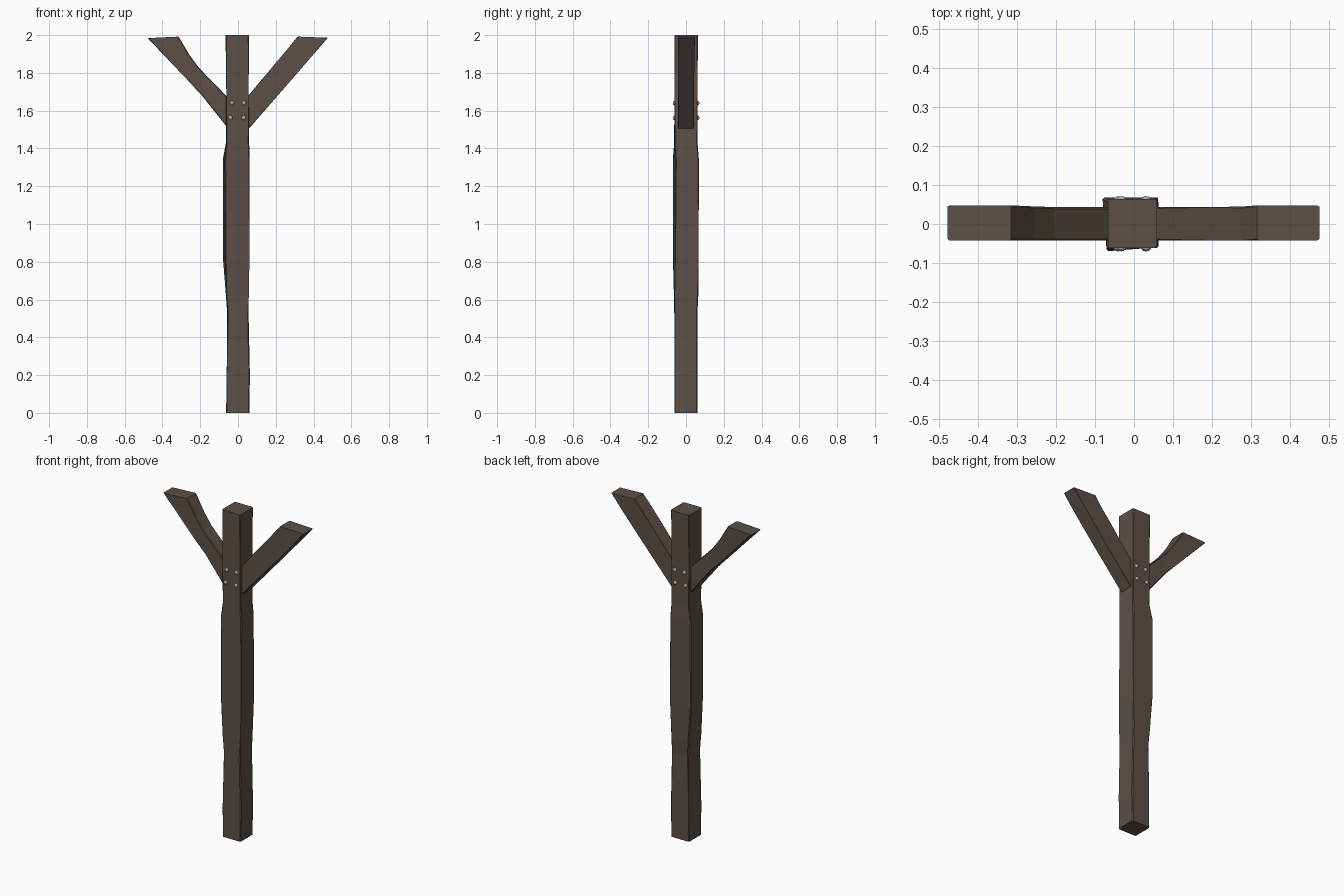
import bpy, bmesh
from mathutils import Matrix

if "Cube" in bpy.data.objects:
    bpy.data.objects.remove(bpy.data.objects["Cube"])


def material(name, col):
    m = bpy.data.materials.new(name)
    m.diffuse_color = (*col, 1)
    m.use_nodes = True
    m.node_tree.nodes["Principled BSDF"].inputs["Base Color"].default_value = m.diffuse_color
    return m


wood = material("dark wood", (0.108, 0.080, 0.064))
metal = material("grey metal", (0.40, 0.39, 0.38))


def finish(bm, name, mat):
    bmesh.ops.recalc_face_normals(bm, faces=bm.faces)
    me = bpy.data.meshes.new(name)
    bm.to_mesh(me)
    bm.free()
    ob = bpy.data.objects.new(name, me)
    bpy.context.collection.objects.link(ob)
    me.materials.append(mat)
    return ob


def beam(name, rings, bevel):
    """Skin a list of four-corner rings, cap both ends, soften the long edges."""
    bm = bmesh.new()
    vs = [[bm.verts.new(p) for p in r] for r in rings]
    for a, b in zip(vs, vs[1:]):
        for i in range(4):
            j = (i + 1) % 4
            bm.faces.new((a[i], a[j], b[j], b[i]))
    bm.faces.new(vs[0])
    bm.faces.new(vs[-1])
    long_edges = [bm.edges.get((a[i], b[i])) for a, b in zip(vs, vs[1:]) for i in range(4)]
    bmesh.ops.bevel(bm, geom=long_edges, offset=bevel, segments=1, affect='EDGES')
    return finish(bm, name, wood)


# post: z, front-left x, back-left x, right x, front-left y, front-right y, back y
post = [
    (0.00, -0.063, -0.063, 0.060, -0.062, -0.062, 0.060),
    (0.20, -0.060, -0.060, 0.063, -0.062, -0.062, 0.060),
    (0.52, -0.055, -0.057, 0.056, -0.062, -0.062, 0.060),
    (0.62, -0.059, -0.064, 0.057, -0.064, -0.060, 0.065),
    (0.83, -0.068, -0.081, 0.061, -0.070, -0.056, 0.067),
    (1.34, -0.070, -0.081, 0.062, -0.070, -0.056, 0.068),
    (1.43, -0.062, -0.064, 0.059, -0.063, -0.060, 0.061),
    (1.70, -0.062, -0.062, 0.056, -0.061, -0.061, 0.060),
    (2.00, -0.066, -0.066, 0.059, -0.062, -0.062, 0.064),
]
beam("post", [[(fl, yl, z), (r, yr, z), (r, yb, z), (bl, yb, z)]
              for z, fl, bl, r, yl, yr, yb in post], 0.005)

# arms: lower x, z, upper x, z, back y
right_arm = [(0.02, 1.462, 0.02, 1.638, 0.043), (0.270, 1.748, 0.195, 1.847, 0.043),
             (0.405, 1.904, 0.275, 1.942, 0.045), (0.475, 1.986, 0.315, 1.992, 0.048)]
left_arm = [(0.02, 1.465, 0.02, 1.635, 0.043), (0.195, 1.685, 0.205, 1.825, 0.043),
            (0.270, 1.765, 0.255, 1.892, 0.045), (0.478, 1.984, 0.315, 1.992, 0.048)]
for name, s, sections in (("right_arm", 1, right_arm), ("left_arm", -1, left_arm)):
    beam(name, [[(s * xl, -0.042, zl), (s * xl, yb, zl), (s * xu, yb, zu), (s * xu, -0.042, zu)]
                for xl, zl, xu, zu, yb in sections], 0.004)

# domed bolts on the front and back
bm = bmesh.new()
for x, z in ((-0.032, 1.64), (0.032, 1.64), (-0.040, 1.562), (0.030, 1.562)):
    for y in (-0.060, 0.061):
        bmesh.ops.create_uvsphere(bm, u_segments=12, v_segments=8, radius=0.012,
                                  matrix=Matrix.Translation((x, y, z))
                                  @ Matrix.Diagonal((1, 0.85, 1, 1)))
bolts = finish(bm, "bolts", metal)
for p in bolts.data.polygons:
    p.use_smooth = True
